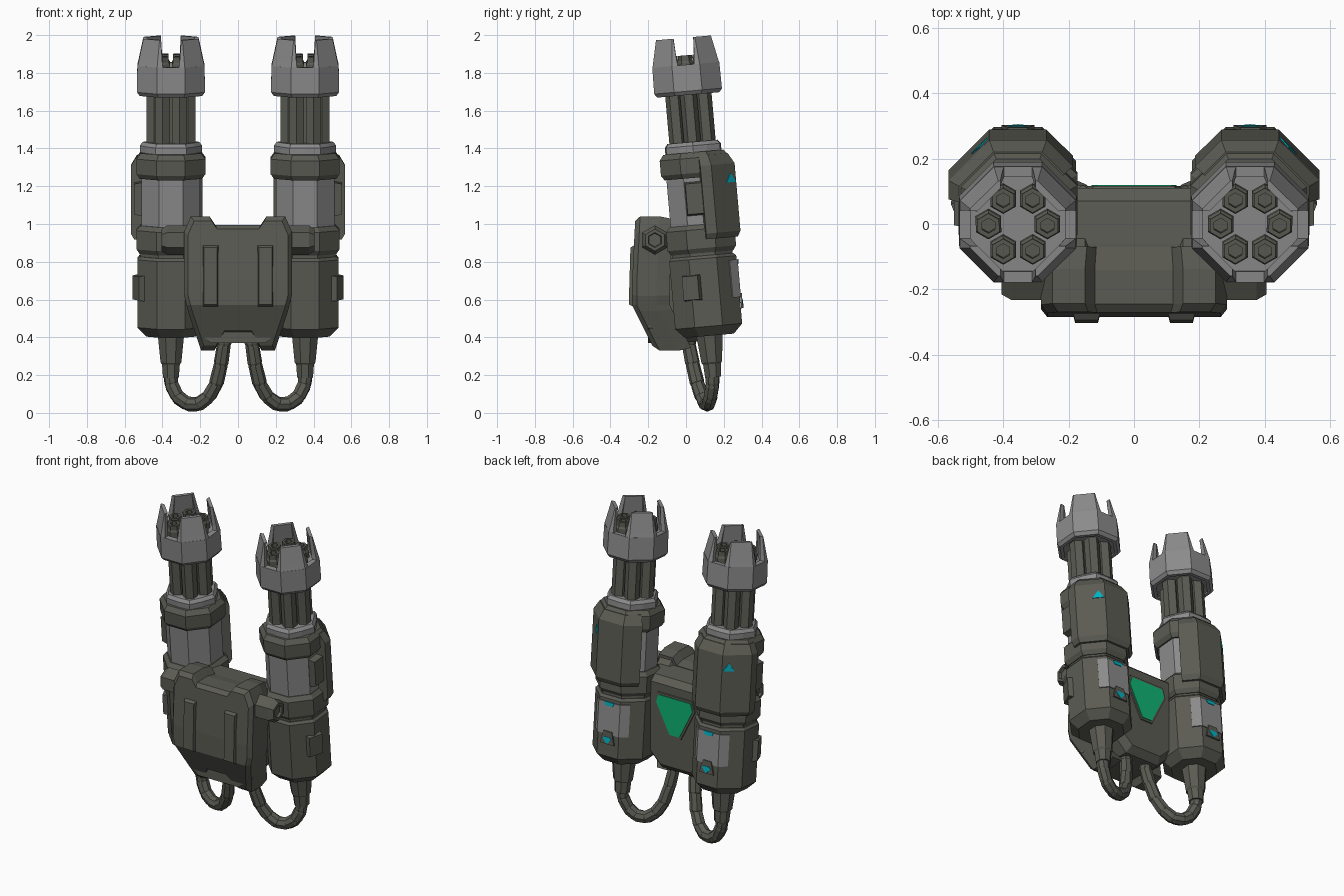
import bpy, bmesh, math
from mathutils import Matrix, Vector

if "Cube" in bpy.data.objects:
    bpy.data.objects.remove(bpy.data.objects["Cube"])


def material(name, rgb):
    m = bpy.data.materials.new(name)
    m.diffuse_color = (*rgb, 1)
    m.use_nodes = True
    m.node_tree.nodes["Principled BSDF"].inputs["Base Color"].default_value = m.diffuse_color
    return m


DARK = material("dark olive metal", (0.105, 0.105, 0.088))
GREY = material("light grey metal", (0.26, 0.26, 0.265))
CYAN = material("cyan light", (0.0, 0.45, 0.55))
GREEN = material("green panel", (0.005, 0.45, 0.17))

# Cannon frame: leans five degrees towards the front
CANNON = Matrix.Translation((0.355, 0.16, 0)) @ Matrix.Rotation(math.radians(5), 4, 'X')
WORLD = Matrix.Identity(4)


def finish(name, bm, mat, matrix=WORLD, mirror=True):
    bmesh.ops.remove_doubles(bm, verts=bm.verts, dist=1e-5)
    bmesh.ops.recalc_face_normals(bm, faces=bm.faces)
    bm.transform(matrix)
    me = bpy.data.meshes.new(name)
    bm.to_mesh(me)
    bm.free()
    me.materials.append(mat)
    ob = bpy.data.objects.new(name, me)
    bpy.context.collection.objects.link(ob)
    if mirror:
        ob.modifiers.new("mirror", 'MIRROR').use_mirror_merge = False
    return ob


def add_loft(bm, rings, closed=False):
    """Skin a row of rings; cap the ends or close the row."""
    vs = [[bm.verts.new(p) for p in ring] for ring in rings]
    n = len(vs[0])
    pairs = list(zip(vs, vs[1:])) + ([(vs[-1], vs[0])] if closed else [])
    for a, b in pairs:
        for i in range(n):
            bm.faces.new((a[i], a[(i + 1) % n], b[(i + 1) % n], b[i]))
    if not closed:
        bm.faces.new(vs[0])
        bm.faces.new(vs[-1])


def octagon(a):
    """Radius factor of a flat-sided octagon at angle a in degrees."""
    return 1 / math.cos(math.radians((a + 22.5) % 45 - 22.5))


def sweep(name, profile, mat, angles=None):
    """Turn a closed (radius, height) profile round the cannon axis."""
    closed = angles is None
    angles = angles or [22.5 + 45 * i for i in range(8)]
    rings = []
    for a in angles:
        c, s, k = math.cos(math.radians(a)), math.sin(math.radians(a)), octagon(a)
        rings.append([(r * k * c, r * k * s, z) for r, z in profile])
    bm = bmesh.new()
    add_loft(bm, rings, closed)
    return finish(name, bm, mat, CANNON)


def solid(name, profile, mat):
    return sweep(name, [(0, profile[0][1])] + profile + [(0, profile[-1][1])], mat)


def plate(name, pts, mat, angle, dist, side, z, depth, taper=1.0, frame=CANNON, mirror=True):
    """Flat polygon facing outwards at an angle round an axis."""
    a = math.radians(angle)
    n, t = Vector((math.cos(a), math.sin(a), 0)), Vector((-math.sin(a), math.cos(a), 0))
    rings = [[n * d + t * (side + u * k) + Vector((0, 0, z + v * k)) for u, v in pts]
             for d, k in ((dist, 1), (dist + depth, taper))]
    bm = bmesh.new()
    add_loft(bm, rings)
    return finish(name, bm, mat, frame, mirror)


def rect(w, h):
    return [(-w, -h), (w, -h), (w, h), (-w, h)]


# ---- Cannon bodies, bottom to top
solid("hose_nozzle", [(0.042, 0.19), (0.047, 0.26), (0.055, 0.27), (0.07, 0.42)], DARK)
solid("lower_body", [(0.13, 0.41), (0.178, 0.46), (0.178, 0.82), (0.165, 0.835)], DARK)
solid("body_neck", [(0.16, 0.8), (0.16, 0.9)], DARK)
solid("middle_ring", [(0.165, 0.85), (0.182, 0.875), (0.182, 0.975), (0.16, 1.0)], DARK)
solid("upper_body", [(0.155, 0.98), (0.155, 1.28)], GREY)
solid("upper_ring", [(0.165, 1.25), (0.182, 1.275), (0.182, 1.355), (0.16, 1.385)], DARK)

# Scalloped collar holding the barrels
bm = bmesh.new()
add_loft(bm, [[((r - 0.016 * (i % 2)) * math.cos(i * math.pi / 6),
                (r - 0.016 * (i % 2)) * math.sin(i * math.pi / 6), z) for i in range(12)]
              for r, z in ((0.165, 1.37), (0.165, 1.42), (0.15, 1.44))])
finish("barrel_collar", bm, GREY, CANNON)

# Six hexagonal barrels with hollow tips
bm = bmesh.new()
for b in range(6):
    cx, cy = 0.09 * math.cos(b * math.pi / 3), 0.09 * math.sin(b * math.pi / 3)
    add_loft(bm, [[(cx + r * math.cos(i * math.pi / 3 + 0.52), cy + r * math.sin(i * math.pi / 3 + 0.52), z)
                   for i in range(6)]
                  for r, z in ((0.045, 1.4), (0.045, 1.86), (0.038, 1.87), (0.038, 1.9),
                               (0.023, 1.9), (0.023, 1.86))])
finish("barrels", bm, DARK, CANNON)
solid("barrel_core", [(0.075, 1.4), (0.075, 1.7)], DARK)

# Muzzle crown: ring, inner plate and four teeth
sweep("muzzle_ring", [(0.165, 1.69), (0.18, 1.71), (0.178, 1.85), (0.145, 1.85), (0.145, 1.69)], GREY)
solid("muzzle_plate", [(0.155, 1.7), (0.155, 1.82)], GREY)


def tooth_ring(r, inner, gap, z, turn):
    k = math.tan(math.pi / 8)
    pts = [(r, gap), (r, r * k), (r * k, r), (gap, r),
           (gap, inner), (inner * k, inner), (inner, inner * k), (inner, gap)]
    return [Matrix.Rotation(turn, 3, 'Z') @ Vector((x, y, z)) for x, y in pts]


bm = bmesh.new()
for q in range(4):
    t = q * math.pi / 2
    add_loft(bm, [tooth_ring(0.178, 0.145, 0.042, 1.845, t), tooth_ring(0.17, 0.14, 0.046, 1.88, t),
                  tooth_ring(0.146, 0.125, 0.054, 1.993, t)])
finish("muzzle_teeth", bm, GREY, CANNON)

# ---- Armour and details on the cannons
sweep("back_shield", [(0.165, 0.92), (0.195, 0.92), (0.212, 0.95), (0.212, 1.31), (0.18, 1.365), (0.15, 1.365),
                      (0.15, 1.0)], DARK, [8, 22.5, 67.5, 112.5, 142])
plate("shield_light", [(-0.035, -0.02), (0.035, -0.02), (0, 0.03)], CYAN, 45, 0.211, 0.048, 1.23, 0.005)
plate("upper_side_pad", rect(0.048, 0.09), DARK, 0, 0.15, -0.015, 1.14, 0.045, 0.9)
plate("lower_side_pad", rect(0.05, 0.07), DARK, -22.5, 0.16, 0, 0.67, 0.043, 0.9)
sweep("lower_back_panel", [(0.17, 0.6), (0.184, 0.6), (0.184, 0.8), (0.17, 0.8)], GREY,
      [50, 67.5, 112.5, 130])
plate("panel_notch", [(-0.05, -0.05), (0.05, -0.05), (0.03, 0.03), (-0.03, 0.03)], DARK, 90, 0.18, 0, 0.59, 0.01)
plate("panel_top_light", [(-0.025, -0.012), (0.025, -0.012), (0.035, 0.012), (-0.035, 0.012)],
      CYAN, 90, 0.184, 0, 0.79, 0.004)
plate("panel_bottom_light", [(0, -0.025), (0.03, 0.01), (0.02, 0.02), (-0.02, 0.02), (-0.03, 0.01)],
      CYAN, 90, 0.188, 0, 0.565, 0.005)

# ---- Hoses: short tapered segments along a bent path
path = [Vector(p) for p in ((0.362, 0.142, 0.24), (0.352, 0.14, 0.15), (0.32, 0.13, 0.085), (0.27, 0.12, 0.048),
                            (0.21, 0.105, 0.045), (0.155, 0.085, 0.085), (0.115, 0.06, 0.155),
                            (0.09, 0.035, 0.26), (0.075, 0.015, 0.36), (0.07, 0.01, 0.45))]
bm = bmesh.new()
for p, q in zip(path, path[1:]):
    rot = (q - p).to_track_quat('Z', 'Y')
    ext = (q - p).normalized() * 0.008
    add_loft(bm, [[c + rot @ Vector((r * math.cos(i * math.pi / 4), r * math.sin(i * math.pi / 4), 0))
                   for i in range(8)] for c, r in ((p - ext, 0.034), (p + ext, 0.039), (q - ext, 0.037), (q + ext, 0.033))])
finish("hoses", bm, DARK)


# ---- Central pack
def front_y(z):
    """Lean of the front face: nearly upright, then swept back at the bottom."""
    if z > 0.57:
        return -0.285 + 0.05 * max(0, z - 0.7)
    return -0.285 + 0.5 * (0.57 - z)


half = [(0.12, 0.995), (0.15, 1.04), (0.25, 1.04), (0.285, 0.96), (0.285, 0.62),
        (0.265, 0.54), (0.195, 0.33), (0.125, 0.33), (0.075, 0.42)]
outline = half + [(-x, z) for x, z in reversed(half)]


def shrink(k):
    return [(x * k, 0.7 + (z - 0.7) * k) for x, z in outline]


bm = bmesh.new()
add_loft(bm, [[(x, y, z) for x, z in shrink(k)] for y, k in ((0, 0.93), (0.025, 1), (0.13, 1), (0.2, 0.96))])
for cut in (0.57, 0.7):
    bmesh.ops.bisect_plane(bm, geom=bm.verts[:] + bm.edges[:] + bm.faces[:],
                           plane_co=(0, 0, cut), plane_no=(0, 0, 1))
for v in bm.verts:
    v.co.y += front_y(v.co.z)
finish("pack_front", bm, DARK, mirror=False)

# Rear of the pack, narrowing between the cannons
core = [(0.2, 0.98), (0.2, 0.45), (0.12, 0.37), (-0.12, 0.37), (-0.2, 0.45), (-0.2, 0.98)]
bm = bmesh.new()
add_loft(bm, [[(x * k, y, 0.7 + (z - 0.7) * m) for x, z in core]
              for y, k, m in ((-0.2, 1.2, 1.0), (-0.06, 1.1, 1.0), (0.07, 1.0, 0.97), (0.11, 0.88, 0.85))])
finish("pack_rear", bm, DARK, mirror=False)

# Raised ridges on top of the pack
bm = bmesh.new()
add_loft(bm, [[(x, y, z) for x, z in ((0.12, 0.95), (0.15, h), (0.235, h), (0.26, 0.95))]
              for y, h in ((-0.2, 1.035), (-0.09, 1.03), (-0.04, 0.975))])
finish("pack_top_ridges", bm, DARK)

# Raised ribs on the front
bm = bmesh.new()
add_loft(bm, [[(0.145 + sx * w, front_y(z) + d, z) for sx, z in ((-1, 0.55 + i), (1, 0.55 + i), (1, 0.9 - i), (-1, 0.9 - i))]
              for d, w, i in ((0.02, 0.047, 0), (-0.018, 0.035, 0.025))])
finish("front_ribs", bm, DARK)

# Green panel on the back
plate("back_panel_frame", [(-0.045, -0.15), (0.045, -0.15), (0.15, 0.06), (0.13, 0.13), (-0.13, 0.13), (-0.15, 0.06)],
      DARK, 90, 0.1, 0, 0.76, 0.016, 0.95, WORLD, False)
plate("back_panel", [(-0.035, -0.13), (0.035, -0.13), (0.13, 0.06), (0.115, 0.11), (-0.115, 0.11), (-0.13, 0.06)],
      GREEN, 90, 0.115, 0, 0.76, 0.005, 1, WORLD, False)

# Side bolts
bm = bmesh.new()
add_loft(bm, [[(x, -0.165 + r * math.sin(i * math.pi / 3), 0.915 + r * math.cos(i * math.pi / 3)) for i in range(6)]
              for x, r in ((0.22, 0.078), (0.375, 0.078), (0.405, 0.058), (0.405, 0.04), (0.39, 0.036))])
finish("side_bolts", bm, DARK)
